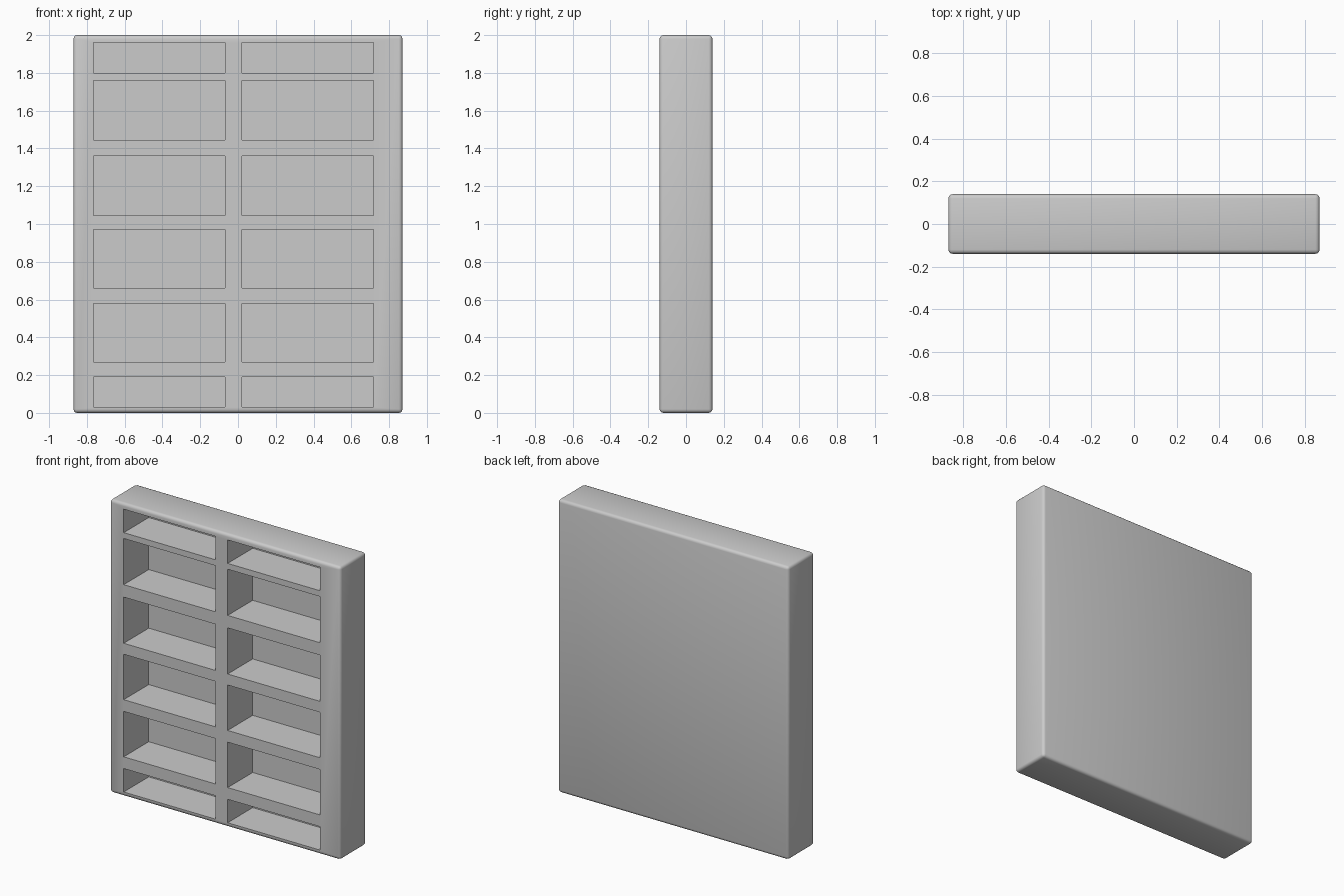
import bpy, bmesh
from mathutils import Matrix, Vector

if "Cube" in bpy.data.objects:
    bpy.data.objects.remove(bpy.data.objects["Cube"])

WIDTH, DEPTH, HEIGHT = 1.742, 0.28, 2.0
BACK_Y = 0.13            # inner face of the thin back panel
COLUMNS = [(-0.765, -0.07), (0.02, 0.717)]
ROWS = [(0.03, 0.19), (0.27, 0.58), (0.66, 0.97),
        (1.045, 1.36), (1.445, 1.76), (1.80, 1.96)]


def add_box(bm, lo, hi):
    lo, hi = Vector(lo), Vector(hi)
    matrix = Matrix.Translation((lo + hi) / 2) @ Matrix.Diagonal((*(hi - lo), 1))
    bmesh.ops.create_cube(bm, size=1, matrix=matrix)


def make_object(name, bm):
    mesh = bpy.data.meshes.new(name)
    bm.to_mesh(mesh)
    bm.free()
    obj = bpy.data.objects.new(name, mesh)
    bpy.context.collection.objects.link(obj)
    return obj


# Bookcase body with rounded outer edges
bm = bmesh.new()
add_box(bm, (-WIDTH / 2, -DEPTH / 2, 0), (WIDTH / 2, DEPTH / 2, HEIGHT))
bmesh.ops.bevel(bm, geom=bm.edges[:], offset=0.02, segments=3,
                profile=0.5, affect='EDGES')
bookcase = make_object("bookcase", bm)

# Compartments: two columns of six, open at the front
bm = bmesh.new()
for x0, x1 in COLUMNS:
    for z0, z1 in ROWS:
        add_box(bm, (x0, -DEPTH, z0), (x1, BACK_Y, z1))
cutter = make_object("compartment_cutter", bm)
cutter.hide_render = True

# Cut the compartments, then drop the cutter
cut = bookcase.modifiers.new("compartments", 'BOOLEAN')
cut.operation = 'DIFFERENCE'
cut.solver = 'EXACT'
cut.object = cutter
bpy.context.view_layer.objects.active = bookcase
bookcase.select_set(True)
bpy.ops.object.modifier_apply(modifier=cut.name)
bpy.data.objects.remove(cutter)

# Smooth rounded edges, crisp compartment edges
bpy.ops.object.shade_smooth_by_angle(angle=0.7)
